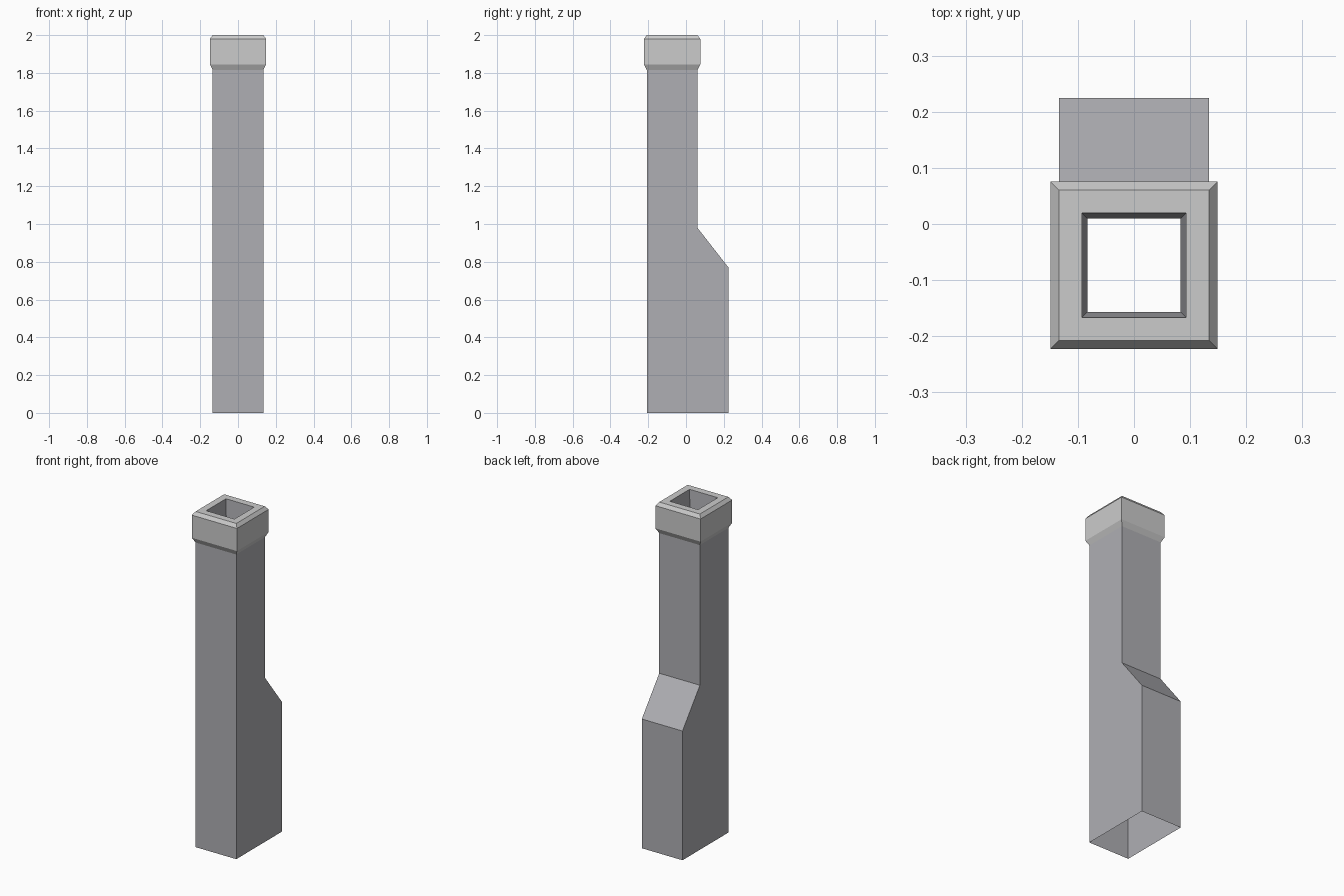
import bpy, bmesh

if "Cube" in bpy.data.objects:
    bpy.data.objects.remove(bpy.data.objects["Cube"])

CY = -0.0735   # y centre of the flue and its cap
W = 0.134      # half width of the shaft
Z_JOIN = 1.815 # height where the cap meets the shaft


def material(name, color):
    mat = bpy.data.materials.new(name)
    mat.diffuse_color = (*color, 1)
    mat.use_nodes = True
    mat.node_tree.nodes["Principled BSDF"].inputs["Base Color"].default_value = mat.diffuse_color
    return mat


dark = material("dark_grey", (0.43, 0.43, 0.455))
light = material("light_grey", (0.67, 0.66, 0.685))


def finish(bm, name, *mats):
    mesh = bpy.data.meshes.new(name)
    bm.to_mesh(mesh)
    bm.free()
    for mat in mats:
        mesh.materials.append(mat)
    obj = bpy.data.objects.new(name, mesh)
    bpy.context.collection.objects.link(obj)
    return obj


# Hollow shaft: side profile spanned across x, left open at top and bottom
profile = [(CY - W, 0), (0.2245, 0), (0.2245, 0.77), (CY + W, 0.98),
           (CY + W, Z_JOIN), (CY - W, Z_JOIN)]
bm = bmesh.new()
left = [bm.verts.new((-W, y, z)) for y, z in profile]
right = [bm.verts.new((W, y, z)) for y, z in profile]
bm.faces.new(left[::-1])
bm.faces.new(right)
for i in (1, 2, 3, 5):
    j = (i + 1) % len(profile)
    bm.faces.new((left[i], left[j], right[j], right[i]))
finish(bm, "chimney_shaft", dark)

# Flared cap: square rings from the shaft, over the rim, down into the dark flue
rings = [(W, Z_JOIN), (0.149, 1.845), (0.149, 1.98), (W, 2.0),
         (0.093, 2.0), (0.083, 1.85)]
bm = bmesh.new()
loops = [[bm.verts.new((sx * h, CY + sy * h, z))
          for sx, sy in ((-1, -1), (1, -1), (1, 1), (-1, 1))]
         for h, z in rings]
for k, (a, b) in enumerate(zip(loops, loops[1:])):
    for i in range(4):
        j = (i + 1) % 4
        face = bm.faces.new((a[i], a[j], b[j], b[i]))
        face.material_index = 1 if k == len(rings) - 2 else 0
finish(bm, "chimney_cap", light, dark)
